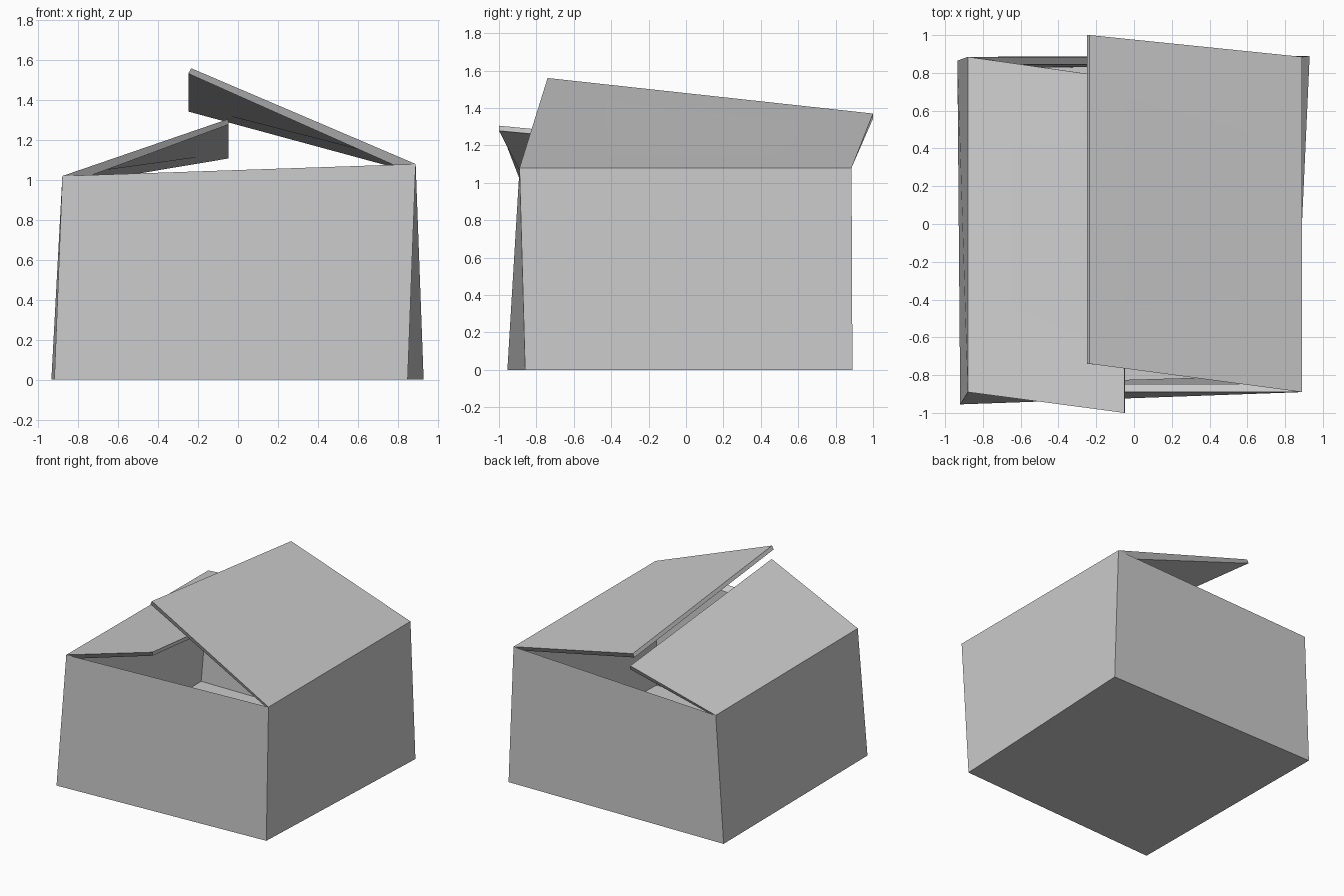
import bpy
import bmesh
from mathutils import Vector

cube = bpy.data.objects.get("Cube")
if cube:
    bpy.data.objects.remove(cube, do_unlink=True)

# One plain cardboard grey
grey = bpy.data.materials.new("plain_grey")
grey.use_nodes = True
colour = (0.6, 0.6, 0.6, 1)
grey.diffuse_color = colour
grey.node_tree.nodes["Principled BSDF"].inputs["Base Color"].default_value = colour


def loft(name, rings):
    """Join a sequence of four-cornered rings into a closed solid."""
    bm = bmesh.new()
    loops = [[bm.verts.new(corner) for corner in ring] for ring in rings]
    for lower, upper in zip(loops, loops[1:]):
        for i in range(len(lower)):
            j = (i + 1) % len(lower)
            bm.faces.new((lower[i], lower[j], upper[j], upper[i]))
    bm.faces.new(loops[0])
    bm.faces.new(loops[-1])
    bmesh.ops.recalc_face_normals(bm, faces=bm.faces)
    mesh = bpy.data.meshes.new(name)
    bm.to_mesh(mesh)
    bm.free()
    mesh.materials.append(grey)
    obj = bpy.data.objects.new(name, mesh)
    bpy.context.collection.objects.link(obj)
    return obj


def ring(heights, corners):
    return [Vector((x, y, z)) for (x, y), z in zip(corners, heights)]


# Box corners run front -x, front +x, back +x, back -x
base = ring([0] * 4, [(-.92, -.955), (.85, -.86), (.93, .89), (-.935, .865)])
rim = ring([1.02, 1.08, 1.08, 1.01], [(-.88, -.89), (.89, -.89), (.89, .885), (-.88, .885)])
floor = ring([.15] * 4, [(-.88, -.864), (.82, -.8), (.88, .84), (-.9, .825)])

# The inner rim sits slightly in and below the outer rim
inner_rim = [Vector((c.x * .953, c.y * .953, c.z - .035)) for c in rim]
loft("open_box", [base, rim, inner_rim, floor])


def flap(name, front, back, free_front, free_back, thickness):
    """A skewed lid panel that grows from one side of the rim."""
    hinge = [rim[front], rim[back], inner_rim[back], inner_rim[front]]
    f, b = Vector(free_front), Vector(free_back)
    drop = Vector(thickness)
    loft(name, [hinge, [f, b, b + drop, f + drop]])


# Two half-open lid flaps
flap("left_flap", 1, 2, (-.235, -.74, 1.56), (-.235, 1, 1.37), (-.014, 0, -.027))
flap("right_flap", 0, 3, (-.05, -1, 1.305), (-.05, .767, 1.135), (.003, 0, -.027))
